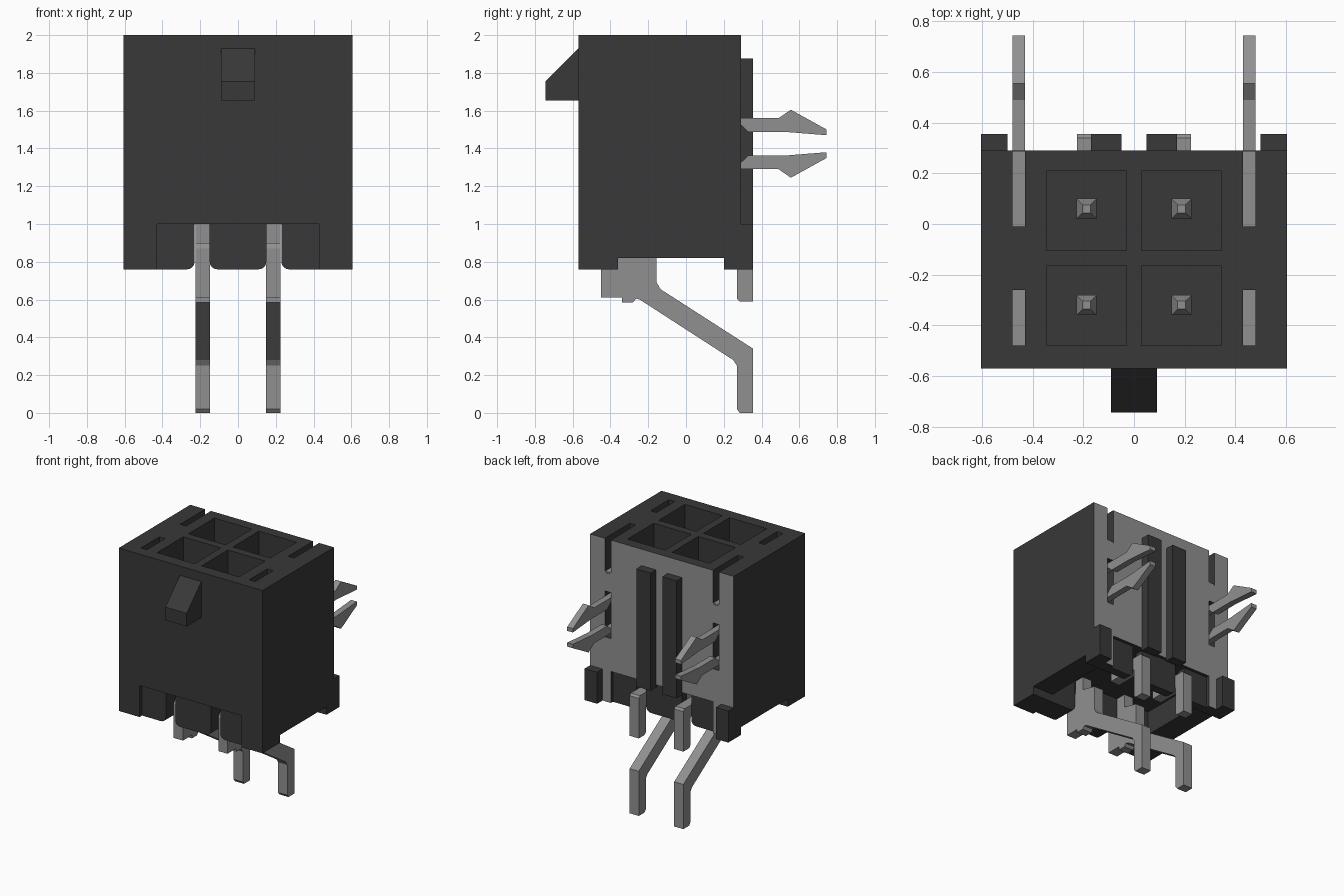
import bpy, bmesh, math

cube = bpy.data.objects.get("Cube")
if cube:
    bpy.data.objects.remove(cube, do_unlink=True)


def material(name, rgb):
    m = bpy.data.materials.new(name)
    m.use_nodes = True
    m.diffuse_color = (*rgb, 1)
    node = next(n for n in m.node_tree.nodes if n.type == 'BSDF_PRINCIPLED')
    node.inputs["Base Color"].default_value = (*rgb, 1)
    return m


BLACK = material("black plastic", (0.04, 0.04, 0.04))
METAL = material("grey metal", (0.28, 0.28, 0.28))


def finish(name, bm, mat):
    bmesh.ops.recalc_face_normals(bm, faces=bm.faces)
    me = bpy.data.meshes.new(name)
    bm.to_mesh(me)
    bm.free()
    me.materials.append(mat)
    ob = bpy.data.objects.new(name, me)
    bpy.context.collection.objects.link(ob)
    return ob


def prism(name, pts, axis, lo, hi, mat):
    """Extrude a profile along X (points are y, z) or Y (points are x, z)."""
    bm = bmesh.new()

    def ring(d):
        return [bm.verts.new((d, a, b) if axis == 'X' else (a, d, b)) for a, b in pts]
    r0, r1 = ring(lo), ring(hi)
    bm.faces.new(r0)
    bm.faces.new(r1)
    n = len(pts)
    for i in range(n):
        j = (i + 1) % n
        bm.faces.new((r0[i], r0[j], r1[j], r1[i]))
    return finish(name, bm, mat)


def box(name, x, y, z, mat=BLACK):
    return prism(name, [(y[0], z[0]), (y[1], z[0]), (y[1], z[1]), (y[0], z[1])],
                 'X', x[0], x[1], mat)


def sides(x):
    """An x range and its mirror image, each with a side name."""
    return (("left", x), ("right", (-x[1], -x[0])))


# Housing block with cells, clip slots and underside openings cut out
housing = box("housing", (-0.605, 0.605), (-0.57, 0.29), (0.76, 2.0))
cutters = []
for _, cx in sides((0.03, 0.345)):
    for cy in ((-0.48, -0.165), (-0.105, 0.21)):
        cutters.append(box("cell_cutter", cx, cy, (1.08, 2.1)))
for _, sx in sides((0.43, 0.48)):
    cutters.append(box("front_slot_cutter", sx, (-0.48, -0.26), (1.74, 2.1)))
    cutters.append(box("back_slot_cutter", sx, (-0.01, 0.4), (1.74, 2.1)))
    cutters.append(box("clip_slot_cutter", sx, (0.0, 0.4), (1.25, 1.6)))
cutters.append(box("window_cutter", (-0.43, 0.43), (-0.7, 0.4), (0.6, 1.0)))
cutters.append(box("side_relief_cutter", (-0.7, 0.7), (-0.36, 0.2), (0.6, 0.82)))

for c in cutters:
    c.hide_render = True
    mod = housing.modifiers.new("cut", 'BOOLEAN')
    mod.operation = 'DIFFERENCE'
    mod.solver = 'EXACT'
    mod.object = c
bpy.context.view_layer.update()
cut_mesh = bpy.data.meshes.new_from_object(
    housing.evaluated_get(bpy.context.evaluated_depsgraph_get()))
housing.modifiers.clear()
housing.data = cut_mesh
for c in cutters:
    bpy.data.objects.remove(c, do_unlink=True)

# Grey back wall
cut_mesh.materials.clear()
cut_mesh.materials.append(BLACK)
cut_mesh.materials.append(METAL)
for p in cut_mesh.polygons:
    p.material_index = 1 if p.normal.y > 0.9 and p.center.y > 0.28 else 0


# Comb blocks between the pins, with rounded lower corners
def comb(name, x0, x1, round0, round1, y):
    r, zb, zt = 0.04, 0.76, 1.0
    pts = [(x0, zt)]
    steps = [math.radians(a) for a in (0, 22.5, 45, 67.5, 90)]
    if round0:
        pts += [(x0 + r - r * math.cos(a), zb + r - r * math.sin(a)) for a in steps]
    else:
        pts.append((x0, zb))
    if round1:
        pts += [(x1 - r + r * math.sin(a), zb + r - r * math.cos(a)) for a in steps]
    else:
        pts.append((x1, zb))
    pts.append((x1, zt))
    prism(name, pts, 'Y', y[0], y[1], BLACK)


for row, y in (("front", (-0.54, -0.36)), ("back", (0.2, 0.265))):
    comb(row + "_comb_right", -0.43, -0.23, False, True, y)
    comb(row + "_comb_middle", -0.15, 0.15, True, True, y)
    comb(row + "_comb_left", 0.23, 0.43, True, False, y)

# Front latch wedge
prism("latch", [(-0.57, 1.93), (-0.745, 1.755), (-0.745, 1.655), (-0.57, 1.655)],
      'X', -0.09, 0.09, BLACK)

# Back ribs and corner pegs
for side, x in sides((0.05, 0.17)):
    box(side + "_back_rib", x, (0.285, 0.355), (0.98, 1.875))
for side, x in sides((0.5, 0.605)):
    box(side + "_back_peg", x, (0.285, 0.355), (0.76, 1.0))

# Board clips: a bar inside the slots and two barbed prongs
prong = [(0.02, 1.56), (0.49, 1.56), (0.555, 1.605), (0.745, 1.5),
         (0.745, 1.47), (0.52, 1.488), (0.33, 1.488), (0.29, 1.525), (0.02, 1.525)]
for side, x in sides((0.431, 0.479)):
    box(side + "_clip_bar", x, (-0.479, 0.288), (1.61, 1.75), METAL)
    prism(side + "_upper_prong", prong, 'X', x[0], x[1], METAL)
    prism(side + "_lower_prong", [(y, 2.85 - z) for y, z in prong],
          'X', x[0], x[1], METAL)

# Solder legs
front_leg = [(-0.45, 0.61), (-0.34, 0.61), (-0.34, 0.585), (-0.28, 0.585),
             (-0.265, 0.605), (-0.245, 0.60), (0.25, 0.28), (0.27, 0.25),
             (0.27, 0.02), (0.285, 0.0), (0.355, 0.0), (0.355, 0.34),
             (-0.135, 0.655), (-0.155, 0.69), (-0.155, 0.87), (-0.28, 0.9),
             (-0.28, 1.02), (-0.36, 1.02), (-0.36, 0.9), (-0.43, 0.9), (-0.45, 0.87)]
back_leg = [(0.02, 1.02), (0.02, 0.83), (0.25, 0.83), (0.27, 0.81), (0.27, 0.605),
            (0.285, 0.59), (0.355, 0.59), (0.355, 0.895), (0.34, 0.91),
            (0.10, 0.91), (0.10, 1.02)]


# Contact posts with tapered tips inside the cells
def post(name, x, y):
    bm = bmesh.new()
    rings = []
    for h, z in ((0.04, 1.0), (0.04, 1.54), (0.016, 1.6)):
        rings.append([bm.verts.new((x + sx * h, y + sy * h, z))
                      for sx, sy in ((-1, -1), (1, -1), (1, 1), (-1, 1))])
    bm.faces.new(rings[0])
    bm.faces.new(rings[-1])
    for a, b in zip(rings, rings[1:]):
        for i in range(4):
            j = (i + 1) % 4
            bm.faces.new((a[i], a[j], b[j], b[i]))
    finish(name, bm, METAL)


for side, x in sides((0.149, 0.226)):
    prism(side + "_front_leg", front_leg, 'X', x[0], x[1], METAL)
    prism(side + "_back_leg", back_leg, 'X', x[0], x[1], METAL)
    mid = (x[0] + x[1]) / 2
    post(side + "_front_post", mid, -0.32)
    post(side + "_back_post", mid, 0.06)
